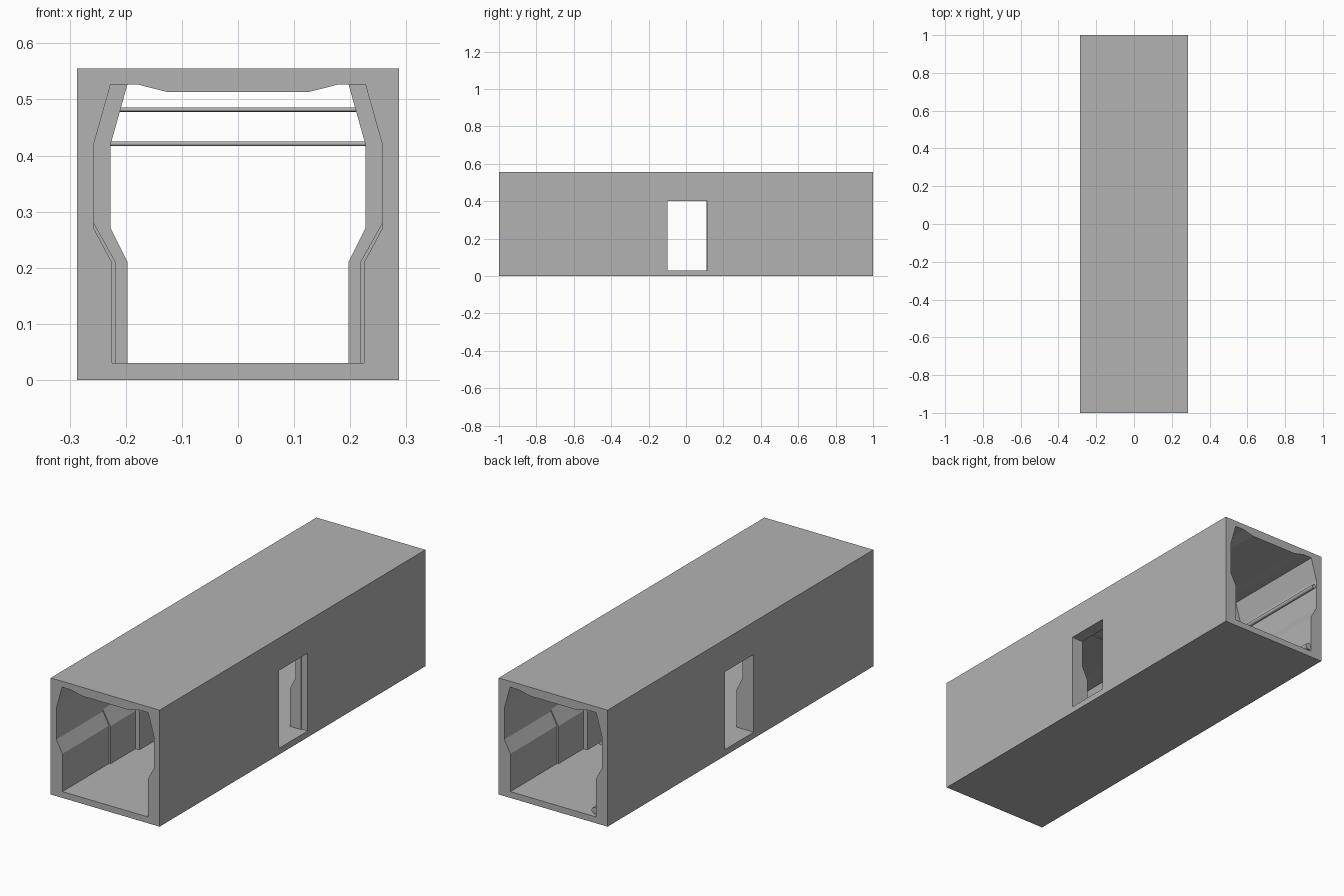
import bpy, bmesh
from mathutils import Vector

cube = bpy.data.objects.get("Cube")
if cube:
    bpy.data.objects.remove(cube, do_unlink=True)

GREY = 0.45
mat = bpy.data.materials.new("concrete_grey")
mat.use_nodes = True
mat.diffuse_color = (GREY, GREY, GREY, 1)
mat.node_tree.nodes["Principled BSDF"].inputs["Base Color"].default_value = (GREY, GREY, GREY, 1)


def add_object(name, bm):
    bmesh.ops.recalc_face_normals(bm, faces=bm.faces[:])
    mesh = bpy.data.meshes.new(name)
    bm.to_mesh(mesh)
    bm.free()
    mesh.materials.append(mat)
    obj = bpy.data.objects.new(name, mesh)
    bpy.context.collection.objects.link(obj)
    return obj


def loft(name, rings):
    """Closed solid through rings that have equal point counts."""
    bm = bmesh.new()
    loops = [[bm.verts.new(p) for p in ring] for ring in rings]
    n = len(loops[0])
    for a, b in zip(loops, loops[1:]):
        for i in range(n):
            j = (i + 1) % n
            bm.faces.new((a[i], a[j], b[j], b[i]))
    bm.faces.new(loops[0])
    bm.faces.new(loops[-1])
    bmesh.ops.remove_doubles(bm, verts=bm.verts[:], dist=1e-5)
    return add_object(name, bm)


def cylinder(name, start, end, radius, sides):
    a, b = Vector(start), Vector(end)
    bm = bmesh.new()
    bmesh.ops.create_cone(bm, cap_ends=True, segments=sides, radius1=radius,
                          radius2=radius, depth=(b - a).length)
    turn = Vector((0, 0, 1)).rotation_difference(b - a).to_matrix()
    bmesh.ops.rotate(bm, verts=bm.verts[:], matrix=turn)
    bmesh.ops.translate(bm, verts=bm.verts[:], vec=(a + b) / 2)
    obj = add_object(name, bm)
    for p in obj.data.polygons:
        p.use_smooth = len(p.vertices) == 4
    for e in obj.data.edges:
        e.use_edge_sharp = len({round(obj.data.vertices[v].co.dot((b - a).normalized()), 4)
                                for v in e.vertices}) == 1
    return obj


def cut(target, cutter):
    mod = target.modifiers.new("cut", "BOOLEAN")
    mod.operation = "DIFFERENCE"
    mod.solver = "EXACT"
    mod.object = cutter
    bpy.context.view_layer.objects.active = target
    bpy.ops.object.modifier_apply(modifier=mod.name)
    bpy.data.objects.remove(cutter, do_unlink=True)


# Inner half profiles (x, z): open end, lined wall and thick middle
ceiling = [(0.18, 0.527), (0.125, 0.513)]
upper = [(0.257, 0.42), (0.227, 0.527)]
wide = [(0.225, 0.03), (0.225, 0.21), (0.257, 0.27)] + upper + ceiling
lined = [(0.218, 0.03), (0.218, 0.21), (0.257, 0.28)] + upper + ceiling
thick = [(0.197, 0.03), (0.197, 0.21), (0.227, 0.27), (0.227, 0.42), (0.197, 0.527)] + ceiling


def ring(half, y):
    return [(x, y, z) for x, z in half] + [(-x, y, z) for x, z in reversed(half)]


# Corridor shell with hollow passage
W, H = 0.287, 0.555
box = [(-W, 0), (W, 0), (W, H), (-W, H)]
shell = loft("corridor_shell", [[(x, y, z) for x, z in box] for y in (-1, 1)])
LINED_Y, THICK_Y = 0.65, 0.46
steps = [(wide, -1.1), (wide, -LINED_Y), (lined, -LINED_Y), (lined, -THICK_Y), (thick, -THICK_Y),
         (thick, THICK_Y), (lined, THICK_Y), (lined, LINED_Y), (wide, LINED_Y), (wide, 1.1)]
cut(shell, loft("passage_cutter", [ring(p, y) for p, y in steps]))

# Side doorways with a small rebate in one jamb
plan = [(-0.5, -0.1), (0.5, -0.1), (0.5, 0.115), (0.255, 0.115), (0.255, 0.11),
        (-0.255, 0.11), (-0.255, 0.115), (-0.5, 0.115)]
cut(shell, loft("doorway_cutter", [[(x, y, z) for x, y in plan] for z in (0.03, 0.40)]))

# Thin rods across the passage above the doorways
cylinder("lower_cross_rod", (-0.23, -0.05, 0.421), (0.23, -0.05, 0.421), 0.004, 12)
cylinder("upper_cross_rod", (-0.215, 0.05, 0.482), (0.215, 0.05, 0.482), 0.004, 12)

# Pipes along the right rear wall
cylinder("upper_wall_pipe", (-0.247, THICK_Y, 0.385), (-0.247, 0.995, 0.385), 0.01, 16)
cylinder("lower_wall_pipe", (-0.215, THICK_Y, 0.055), (-0.215, 0.995, 0.055), 0.016, 16)
